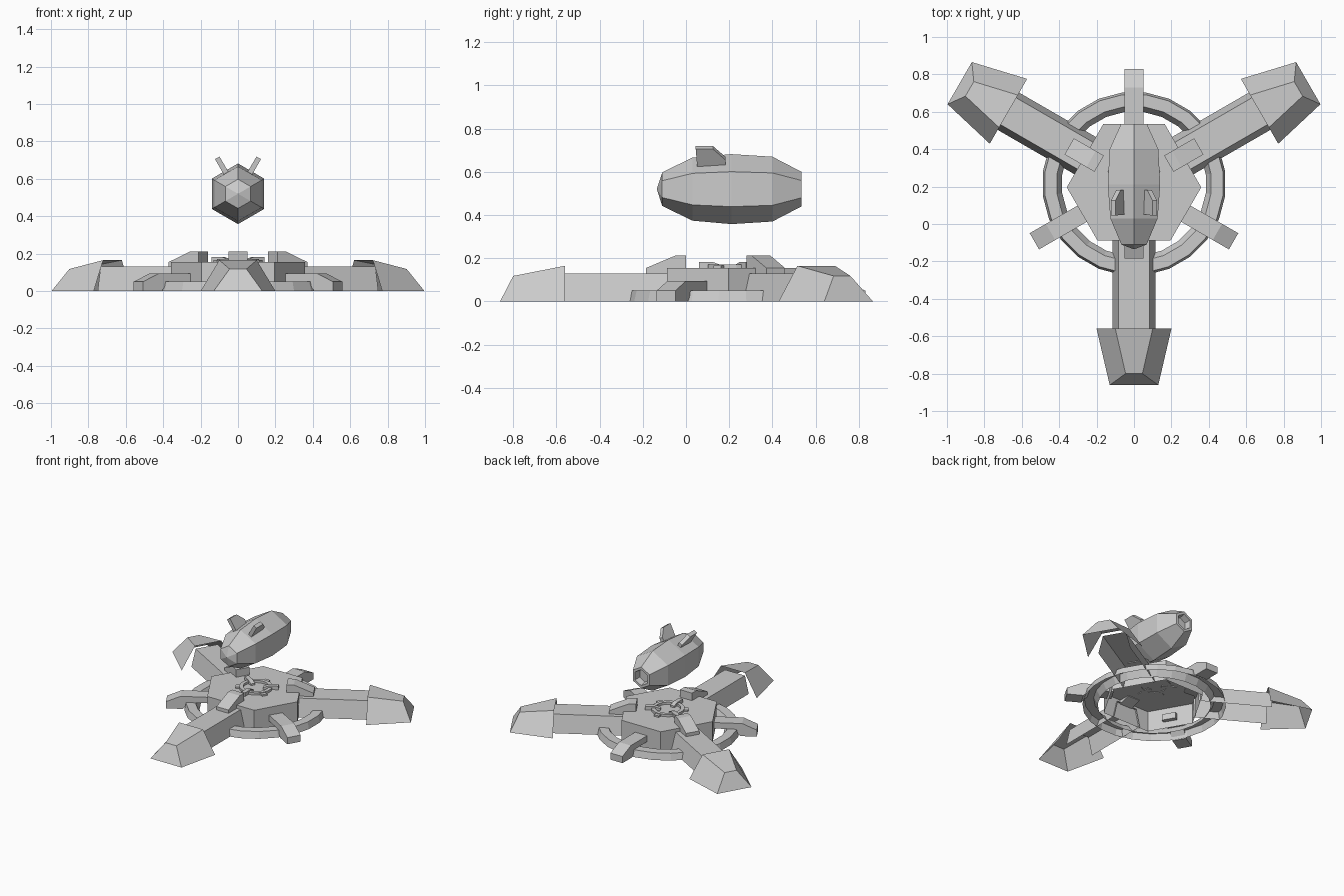
import bpy, bmesh, math
from mathutils import Matrix, Vector

if "Cube" in bpy.data.objects:
    bpy.data.objects.remove(bpy.data.objects["Cube"])

CY = 0.215                       # centre of the radial base
ARMS = (-90, 30, 150)
STRUTS = (90, 210, -30)


def make(name, verts, faces, matrix=None):
    me = bpy.data.meshes.new(name)
    me.from_pydata([tuple(v) for v in verts], [], faces)
    bm = bmesh.new()
    bm.from_mesh(me)
    bmesh.ops.recalc_face_normals(bm, faces=bm.faces)
    bm.to_mesh(me)
    bm.free()
    ob = bpy.data.objects.new(name, me)
    bpy.context.collection.objects.link(ob)
    if matrix is not None:
        ob.matrix_world = matrix
    return ob


def around(deg, z=0):
    """Local x points outwards from the base centre."""
    return Matrix.Translation((0, CY, z)) @ Matrix.Rotation(math.radians(deg), 4, 'Z')


def loft(sections, closed=True, caps=(True, True)):
    """Skin between sections with equal point counts."""
    n = len(sections[0])
    verts = [p for s in sections for p in s]
    faces = []
    for k in range(len(sections) - 1):
        for i in range(n if closed else n - 1):
            j = (i + 1) % n
            faces.append((k*n + i, k*n + j, (k+1)*n + j, (k+1)*n + i))
    if caps[0]:
        faces.append(tuple(range(n)))
    if caps[1]:
        faces.append(tuple(range((len(sections) - 1)*n, len(sections)*n)))
    return verts, faces


def trapezoid(x_low, x_top, low, top, z):
    return [(x_low, -low, 0), (x_top, -top, z), (x_top, top, z), (x_low, low, 0)]


def slab(profile, half):
    """Radial (x, z) profile extruded sideways."""
    return loft([[(x, -half, z) for x, z in profile], [(x, half, z) for x, z in profile]])


def lathe(name, profile, segs, closed, matrix):
    rings = []
    for k in range(segs + 1):
        a = 2*math.pi*(k + 0.5)/segs
        rings.append([(r*math.cos(a), r*math.sin(a), z) for r, z in profile])
    ob = make(name, *loft(rings, closed, (False, False)), matrix)
    bm = bmesh.new()
    bm.from_mesh(ob.data)
    bmesh.ops.remove_doubles(bm, verts=bm.verts, dist=1e-5)
    bmesh.ops.recalc_face_normals(bm, faces=bm.faces)
    bm.to_mesh(ob.data)
    bm.free()
    return ob


# six-sided hub, open underneath
corners = [math.radians(a + s) for a in ARMS for s in (-33, 33)]
hub = [[(0.36*math.cos(a), 0.36*math.sin(a), z) for a in corners] for z in (0, 0.155)]
make("hub", *loft(hub, True, (False, True)), around(0))

# ground ring, open underneath
lathe("ground_ring", [(0.492, 0), (0.48, 0.05), (0.415, 0.05), (0.387, 0)], 24, False, around(0))

# three long legs with feet and top brackets
for i, a in enumerate(ARMS, 1):
    m = around(a)
    make(f"leg_{i}", *loft([trapezoid(x, x, 0.115, 0.083, 0.13) for x in (0.29, 0.80)],
                           False, (False, False)), m)
    make(f"foot_{i}", *loft([trapezoid(0.775, 0.775, 0.20, 0.10, 0.165),
                             trapezoid(1.076, 1.015, 0.13, 0.045, 0.118)],
                            False, (False, True)), m)
    make(f"bracket_{i}", *slab([(0.215, 0.15), (0.215, 0.212), (0.265, 0.212),
                                (0.40, 0.155), (0.40, 0.125), (0.30, 0.125)], 0.05), m)

# three short struts that bend down over the ring
for i, a in enumerate(STRUTS, 1):
    make(f"strut_{i}", *slab([(0.29, 0.05), (0.29, 0.095), (0.515, 0.095), (0.615, 0.05),
                              (0.615, 0), (0.50, 0), (0.456, 0.05)], 0.05), around(a))

# small docking ring on the hub, with clamps
lathe("dock_ring", [(0.115, 0.15), (0.115, 0.172), (0.088, 0.172), (0.088, 0.15)], 18, True, around(0))
for i, a in enumerate(ARMS, 1):
    make(f"dock_clamp_{i}", *slab([(0.05, 0.15), (0.05, 0.168), (0.09, 0.182),
                                   (0.155, 0.182), (0.155, 0.15)], 0.016), around(a))
for i, a in enumerate(STRUTS, 1):
    make(f"dock_tab_{i}", *slab([(0.105, 0.15), (0.105, 0.167), (0.14, 0.167),
                                 (0.14, 0.15)], 0.02), around(a))


# floating six-sided pod with pointed nose and recessed tail
def hexagon(y, r):
    return [(r*math.sin(k*math.pi/3), y, 0.52 + r*math.cos(k*math.pi/3)) for k in range(6)]


stations = [(-0.135, 0.001), (-0.11, 0.078), (0.03, 0.146), (0.21, 0.162), (0.40, 0.15),
            (0.535, 0.08), (0.535, 0.06), (0.49, 0.05)]
make("pod", *loft([hexagon(y, r) for y, r in stations]))

# pair of fins leaning outwards from the pod
fin = [(0.052, 0.125), (0.045, 0.222), (0.125, 0.222), (0.182, 0.165), (0.182, 0.125)]
for name, s in (("fin_right", 1), ("fin_left", -1)):
    out = Vector((s*0.5, 0, 0.866))
    side = Vector((0.866, 0, -s*0.5))
    sections = [[Vector((0, y, 0.52)) + out*d + side*t for y, d in fin] for t in (-0.014, 0.014)]
    make(name, *loft(sections))
